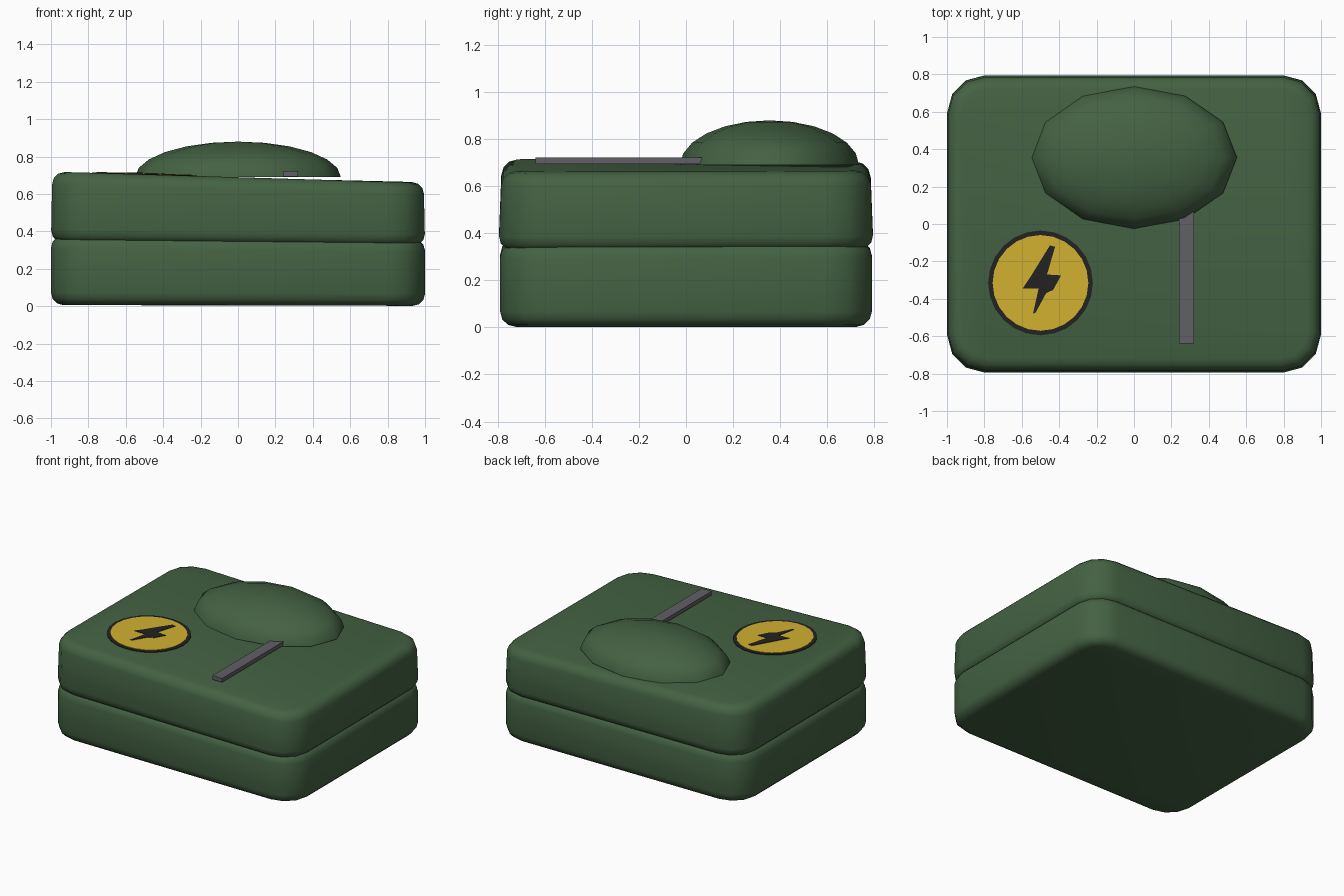
import bpy, bmesh, math

if "Cube" in bpy.data.objects:
    bpy.data.objects.remove(bpy.data.objects["Cube"])


def material(name, rgb):
    m = bpy.data.materials.new(name)
    m.diffuse_color = (*rgb, 1)
    m.use_nodes = True
    m.node_tree.nodes["Principled BSDF"].inputs["Base Color"].default_value = m.diffuse_color
    return m


GREEN = material("army green", (0.058, 0.122, 0.056))
YELLOW = material("warning yellow", (0.64, 0.44, 0.03))
BLACK = material("near black", (0.016, 0.016, 0.016))
GREY = material("dark grey", (0.118, 0.118, 0.132))


def finish(bm, name, mat, smooth=True):
    bmesh.ops.recalc_face_normals(bm, faces=bm.faces[:])
    me = bpy.data.meshes.new(name)
    bm.to_mesh(me)
    bm.free()
    ob = bpy.data.objects.new(name, me)
    bpy.context.collection.objects.link(ob)
    me.materials.append(mat)
    if smooth:
        bpy.ops.object.select_all(action='DESELECT')
        ob.select_set(True)
        bpy.context.view_layer.objects.active = ob
        bpy.ops.object.shade_smooth_by_angle(angle=math.radians(40))
    return ob


# Corner heights: front left, front right, back left, back right
def height(corners, x, y):
    u, v = (x + 1) / 2, (y + 0.79) / 1.58
    fl, fr, bl, br = corners
    return (fl * (1 - u) + fr * u) * (1 - v) + (bl * (1 - u) + br * u) * v


TOP = (0.72, 0.659, 0.71, 0.663)


def slab(name, low, high, half_y, taper):
    """Rounded block with slightly uneven top and bottom."""
    bm = bmesh.new()
    bmesh.ops.create_cube(bm, size=1)
    for v in bm.verts:
        v.co = (v.co.x * 2, v.co.y * half_y * 2, (v.co.z + 0.5) * 0.36)
    upright = [e for e in bm.edges if abs(e.verts[0].co.z - e.verts[1].co.z) > 0.1]
    bmesh.ops.bevel(bm, geom=upright, offset=0.2, segments=3, profile=0.5, affect='EDGES')
    rims = [e for e in bm.edges if abs(e.verts[0].co.z - e.verts[1].co.z) < 0.01]
    bmesh.ops.bevel(bm, geom=rims, offset=0.065, segments=3, profile=0.5, affect='EDGES')
    for v in bm.verts:
        x, y, t = v.co.x, v.co.y, v.co.z / 0.36
        a, b = height(low, x, y), height(high, x, y)
        v.co = (x * (1 - taper * 0.4 * t), y * (1 - taper * t), a + (b - a) * t)
    return finish(bm, name, GREEN)


# Two stacked slabs
slab("lower_slab", (0.008, 0.002, 0.006, 0.002), (0.378, 0.357, 0.372, 0.362), 0.79, 0.0)
slab("upper_slab", (0.342, 0.323, 0.338, 0.328), TOP, 0.797, 0.018)

# Twelve-sided flattened dome
bm = bmesh.new()
SIDES, RINGS = 12, 6
rings = []
for i in range(RINGS):
    a = math.pi / 2 * i / RINGS
    rings.append([bm.verts.new((0.55 * math.cos(a) * math.cos(math.tau * k / SIDES),
                                0.355 + 0.38 * math.cos(a) * math.sin(math.tau * k / SIDES),
                                0.69 + 0.19 * math.sin(a))) for k in range(SIDES)])
tip = bm.verts.new((0, 0.355, 0.88))
bm.faces.new(rings[0])
for k in range(SIDES):
    n = (k + 1) % SIDES
    for lo, hi in zip(rings, rings[1:]):
        bm.faces.new((lo[k], lo[n], hi[n], hi[k]))
    bm.faces.new((rings[-1][k], rings[-1][n], tip))
finish(bm, "dome", GREEN)

# Grey bar running forward from the dome
bm = bmesh.new()
bmesh.ops.create_cube(bm, size=1)
for v in bm.verts:
    v.co = (0.28 + v.co.x * 0.08, -0.285 + v.co.y * 0.71, 0.708 + v.co.z * 0.028)
finish(bm, "bar", GREY, False)


def plate(name, points, lift, mat):
    """Thin plate lying on the uneven top."""
    bm = bmesh.new()
    upper = [bm.verts.new((x, y, height(TOP, x, y) + lift)) for x, y in points]
    lower = [bm.verts.new((x, y, height(TOP, x, y) + lift - 0.004)) for x, y in points]
    bm.faces.new(upper)
    bm.faces.new(lower[::-1])
    for i in range(len(points)):
        j = (i + 1) % len(points)
        bm.faces.new((upper[j], upper[i], lower[i], lower[j]))
    finish(bm, name, mat, False)


def circle(r, n=24):
    return [(-0.5 + r * math.cos(math.tau * i / n), -0.315 + r * math.sin(math.tau * i / n))
            for i in range(n)]


# Warning badge: dark rim, yellow disc, bolt
plate("badge_rim", circle(0.28), 0.004, BLACK)
plate("badge_disc", circle(0.256), 0.007, YELLOW)
plate("badge_bolt", [(-0.45, -0.115), (-0.422, -0.122), (-0.465, -0.27), (-0.39, -0.275),
                     (-0.432, -0.352), (-0.47, -0.37), (-0.525, -0.472), (-0.54, -0.48),
                     (-0.51, -0.345), (-0.595, -0.345), (-0.555, -0.285)], 0.01, BLACK)
